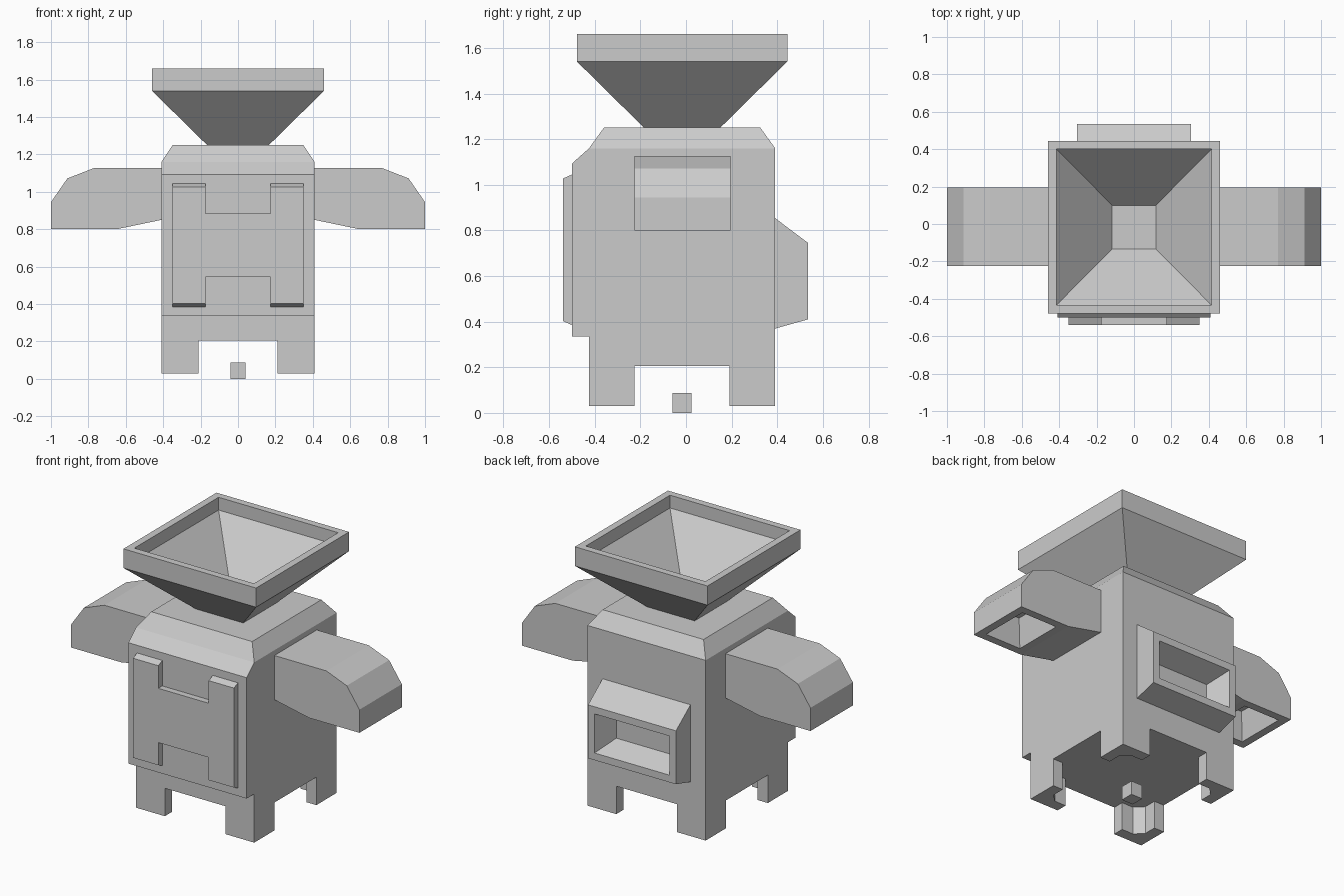
import bpy, bmesh
from mathutils import Vector

if "Cube" in bpy.data.objects:
    bpy.data.objects.remove(bpy.data.objects["Cube"])

CY = -0.017  # shared y centre of body and hopper


def loft(name, rings, recess=None):
    """Skin equal-length point rings; optionally sink a tapered pocket in one face."""
    bm = bmesh.new()
    vr = [[bm.verts.new(p) for p in ring] for ring in rings]
    n = len(vr[0])
    for a, b in zip(vr, vr[1:]):
        for i in range(n):
            j = (i + 1) % n
            bm.faces.new((a[i], a[j], b[j], b[i]))
    bm.faces.new(vr[0])
    bm.faces.new(vr[-1])
    bmesh.ops.remove_doubles(bm, verts=bm.verts, dist=1e-5)
    bmesh.ops.recalc_face_normals(bm, faces=bm.faces)
    if recess:
        direction, rim, taper, depth = recess
        d = Vector(direction)
        face = max(bm.faces, key=lambda f: f.normal.dot(d))
        bmesh.ops.inset_region(bm, faces=[face], thickness=rim, use_even_offset=True)
        bmesh.ops.inset_region(bm, faces=[face], thickness=taper, depth=-depth,
                               use_even_offset=False)
    me = bpy.data.meshes.new(name)
    bm.to_mesh(me)
    bm.free()
    ob = bpy.data.objects.new(name, me)
    bpy.context.collection.objects.link(ob)
    return ob


def rect(hx, hy, z, cy=CY):
    return [(sx * hx, cy + sy * hy, z) for sx, sy in ((-1, -1), (1, -1), (1, 1), (-1, 1))]


# Body with chamfered top and a tapered hole under the hopper
loft("body", [rect(.41, .408, .205), rect(.41, .408, 1.16), rect(.35, .343, 1.25),
              rect(.164, .166, 1.25), rect(.01, .01, 1.08)])

# Hopper: outer funnel, upright rim, inner funnel
loft("hopper", [rect(.165, .167, 1.25), rect(.46, .461, 1.54), rect(.46, .461, 1.66),
                rect(.415, .417, 1.66), rect(.415, .417, 1.58), rect(.008, .008, 1.13)])

# Front slab with sloped top
slab = [(-.42, .335), (-.5, .335), (-.5, 1.093), (-.425, 1.16), (-.42, 1.16)]
loft("front_slab", [[(x, y, z) for y, z in slab] for x in (-.41, .41)])


# Raised front plate, notched at top and bottom
def plate(y, lo, hi):
    right = [(.175, .545), (.175, lo), (.35, lo), (.35, hi), (.175, hi), (.175, .885)]
    return [(x, y, z) for x, z in right + [(-x, z) for x, z in reversed(right)]]


loft("front_plate", [plate(-.495, .383, 1.047), plate(-.54, .403, 1.027)])

# Rear chute with open mouth
chute = [(.385, .858), (.535, .745), (.535, .41), (.385, .368)]
loft("rear_chute", [[(x, y, z) for y, z in chute] for x in (-.305, .305)],
     recess=((0, 1, 0), .045, .08, .135))

# Arms with pockets opening downwards
arm = [(.4, 1.127), (.77, 1.127), (.912, 1.072), (1, .945), (1, .8), (.65, .8), (.4, .852)]
for s, side in ((1, "right"), (-1, "left")):
    loft(f"arm_{side}", [[(s * x, y, z) for x, z in arm] for y in (-.225, .195)],
         recess=((0, 0, -1), .05, .05, .17))

# L-shaped corner legs
corner = [(0, 0), (.2, 0), (.2, .07), (.12, .07), (.07, .12), (.07, .2), (0, .2)]
for sx, side in ((1, "right"), (-1, "left")):
    for sy, end in ((1, "back"), (-1, "front")):
        loft(f"leg_{end}_{side}",
             [[(sx * (.41 - u), CY + sy * (.408 - v), z) for u, v in corner]
              for z in (.03, .21)])

# Small block beneath the body
loft("bottom_block", [rect(.04, .042, 0), rect(.04, .042, .087)])
